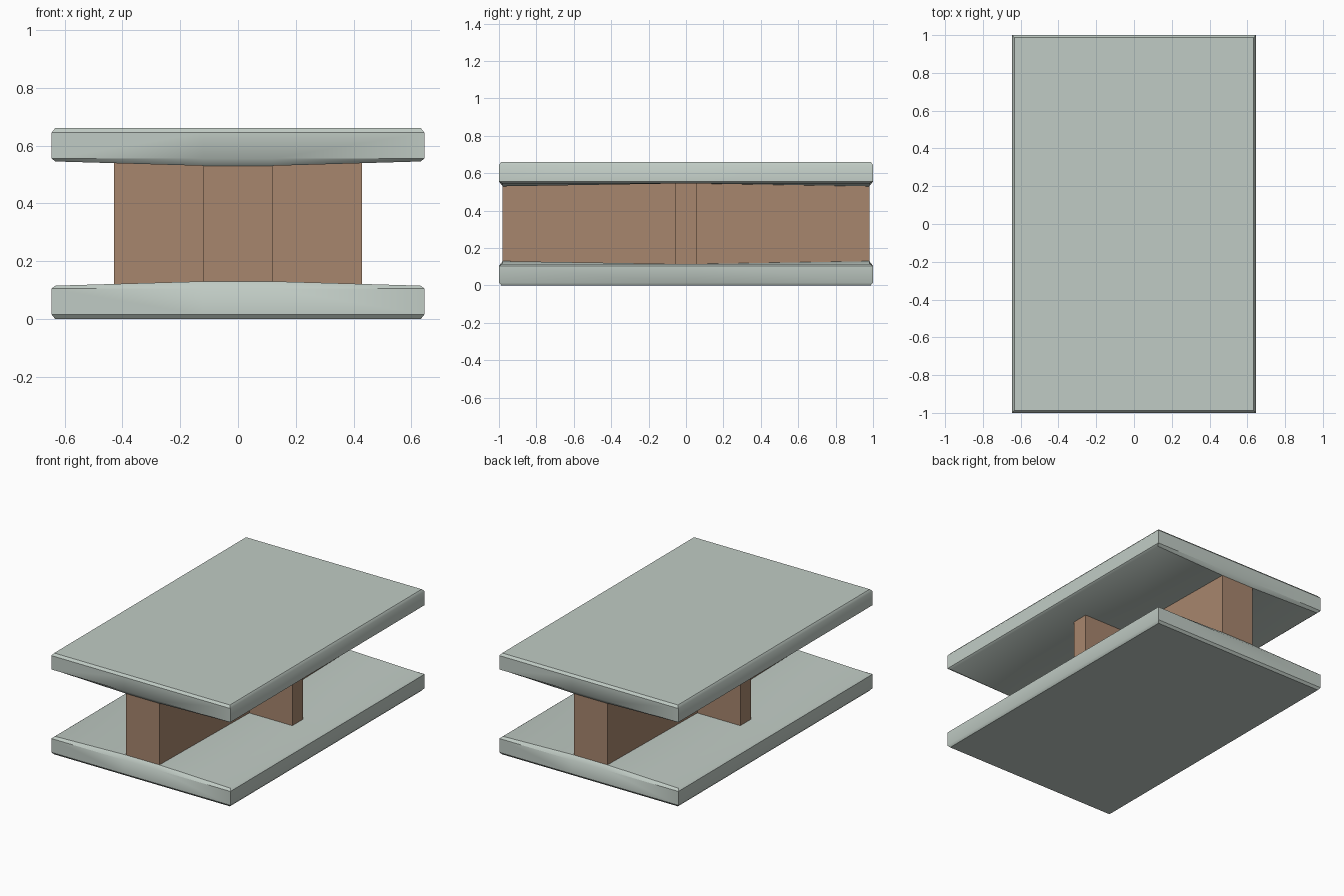
import bpy, bmesh

if "Cube" in bpy.data.objects:
    bpy.data.objects.remove(bpy.data.objects["Cube"])

def material(name, col):
    m = bpy.data.materials.new(name)
    m.diffuse_color = (*col, 1)
    m.use_nodes = True
    m.node_tree.nodes["Principled BSDF"].inputs["Base Color"].default_value = m.diffuse_color
    return m

PLATE = material("pale grey green", (0.53, 0.60, 0.555))
WOOD = material("brown", (0.39, 0.24, 0.155))
H = 0.66

def finish(bm, name, mat):
    bmesh.ops.recalc_face_normals(bm, faces=bm.faces[:])
    me = bpy.data.meshes.new(name)
    bm.to_mesh(me)
    bm.free()
    me.materials.append(mat)
    ob = bpy.data.objects.new(name, me)
    bpy.context.collection.objects.link(ob)
    bpy.context.view_layer.objects.active = ob
    ob.select_set(True)
    bpy.ops.object.shade_smooth_by_angle(angle=0.68)
    ob.select_set(False)

# Chamfered plate whose inner face swells toward the middle of each end
def plate(name, flip):
    bm = bmesh.new()
    xs = [-0.632, -0.12, 0.12, 0.632]
    ys = [-0.98, -0.055, 0.055, 0.98]
    def vert(x, y, z):
        return bm.verts.new((x, y, H - z if flip else z))
    def inner_z(x, y):
        t = min(1, (0.632 - abs(x)) / 0.512)
        return 0.115 + 0.015 * t * max(0, (abs(y) - 0.055) / 0.925)
    g = [[vert(x, y, inner_z(x, y)) for y in ys] for x in xs]
    for i in range(3):
        for j in range(3):
            bm.faces.new((g[i][j], g[i + 1][j], g[i + 1][j + 1], g[i][j + 1]))
    idx = ([(i, 0) for i in range(3)] + [(3, j) for j in range(3)]
           + [(i, 3) for i in (3, 2, 1)] + [(0, j) for j in (3, 2, 1)])
    rings = [[g[i][j] for i, j in idx]]
    # outer walls and bottom chamfer
    for ex, ey, z in ((0.645, 1, 0.105), (0.645, 1, 0.015), (0.633, 0.987, 0)):
        rings.append([vert(xs[i] * (ex / 0.632 if i in (0, 3) else 1),
                           ys[j] * (ey / 0.98 if j in (0, 3) else 1), z)
                      for i, j in idx])
    for a, b in zip(rings, rings[1:]):
        for k in range(12):
            n = (k + 1) % 12
            bm.faces.new((a[k], a[n], b[n], b[k]))
    bm.faces.new(rings[-1])
    finish(bm, name, PLATE)

plate("bottom_plate", False)
plate("top_plate", True)

# Cross-shaped core between the plates
bm = bmesh.new()
q = [(0.43, 0.055), (0.12, 0.055), (0.12, 0.98)]
outline = (q + [(-x, y) for x, y in reversed(q)] + [(-x, -y) for x, y in q]
           + [(x, -y) for x, y in reversed(q)])
lo = [bm.verts.new((x, y, 0.112)) for x, y in outline]
hi = [bm.verts.new((x, y, H - 0.112)) for x, y in outline]
bm.faces.new(lo)
bm.faces.new(hi)
for k in range(12):
    n = (k + 1) % 12
    bm.faces.new((lo[k], lo[n], hi[n], hi[k]))
finish(bm, "cross_core", WOOD)
